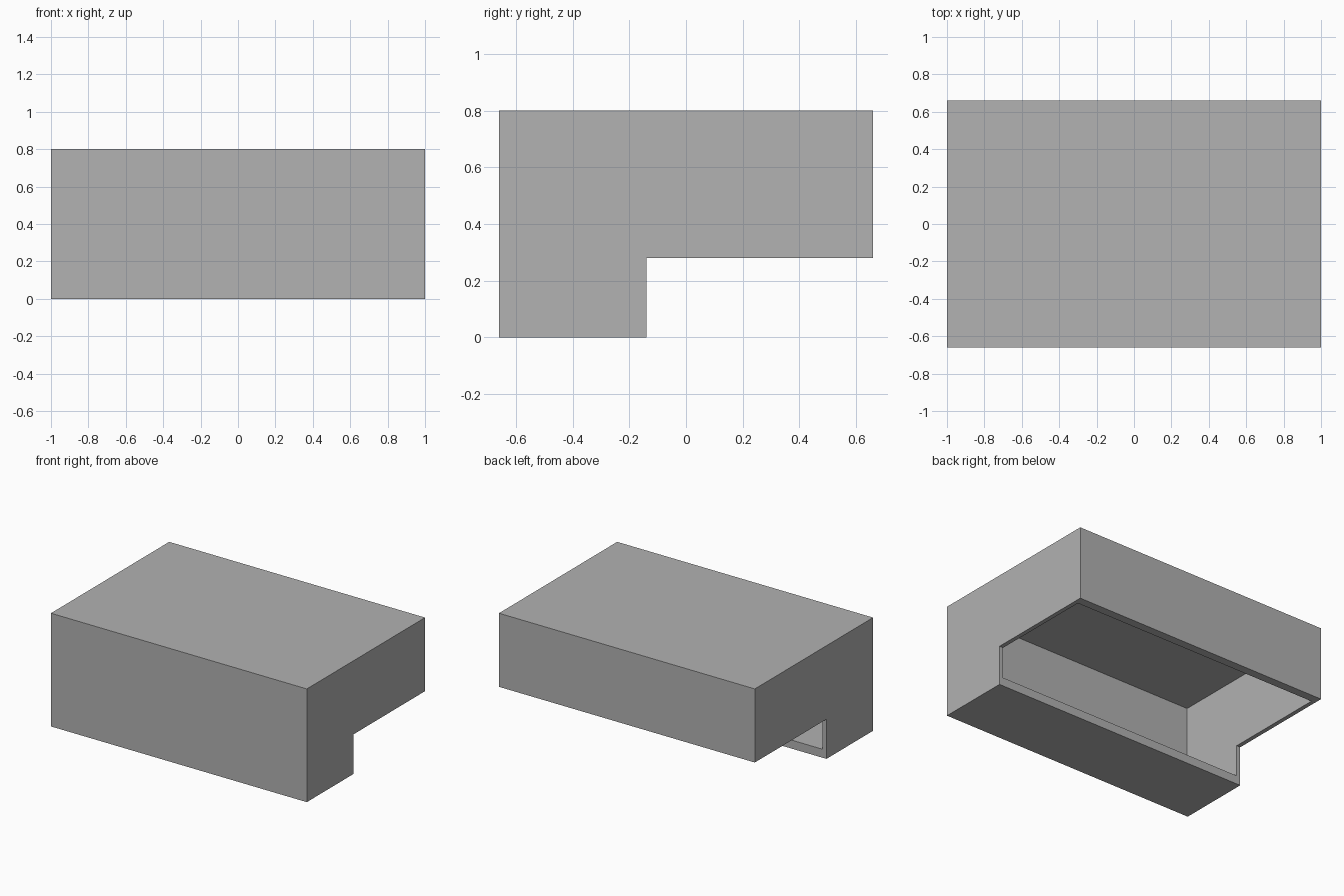
import bpy
import bmesh

old = bpy.data.objects.get("Cube")
if old:
    bpy.data.objects.remove(old, do_unlink=True)

HALF_WIDTH, FRONT, BACK, TOP = 1.0, -0.66, 0.66, 0.80
STEP_Y, STEP_Z = -0.14, 0.28
WALL, LIP = 0.03, 0.06

grey = bpy.data.materials.new("mid_grey")
grey.use_nodes = True
colour = (0.445, 0.445, 0.445, 1)
grey.diffuse_color = colour
grey.node_tree.nodes["Principled BSDF"].inputs["Base Color"].default_value = colour


def extruded(name, profile, half_width):
    """Extrude a side profile of (y, z) points across the width."""
    bm = bmesh.new()
    face = bm.faces.new([bm.verts.new((-half_width, y, z)) for y, z in profile])
    result = bmesh.ops.extrude_face_region(bm, geom=[face])
    moved = [v for v in result["geom"] if isinstance(v, bmesh.types.BMVert)]
    bmesh.ops.translate(bm, verts=moved, vec=(2 * half_width, 0, 0))
    bmesh.ops.recalc_face_normals(bm, faces=bm.faces)
    mesh = bpy.data.meshes.new(name)
    bm.to_mesh(mesh)
    bm.free()
    mesh.materials.append(grey)
    obj = bpy.data.objects.new(name, mesh)
    bpy.context.collection.objects.link(obj)
    return obj


# Stepped outer body
housing = extruded("housing", [
    (FRONT, 0), (STEP_Y, 0), (STEP_Y, STEP_Z),
    (BACK, STEP_Z), (BACK, TOP), (FRONT, TOP),
], HALF_WIDTH)

# Box cavity that breaks out through the step
y0, y1, z0, z1 = FRONT + WALL, BACK - LIP, LIP, TOP - WALL
cavity = extruded("cavity_cutter", [(y0, z0), (y1, z0), (y1, z1), (y0, z1)],
                  HALF_WIDTH - WALL)
cavity.hide_render = True

cut = housing.modifiers.new("hollow", "BOOLEAN")
cut.operation = "DIFFERENCE"
cut.solver = "EXACT"
cut.object = cavity

# Bake the hollow and discard the cutter
bpy.context.view_layer.objects.active = housing
bpy.ops.object.modifier_apply(modifier=cut.name)
bpy.data.objects.remove(cavity, do_unlink=True)
